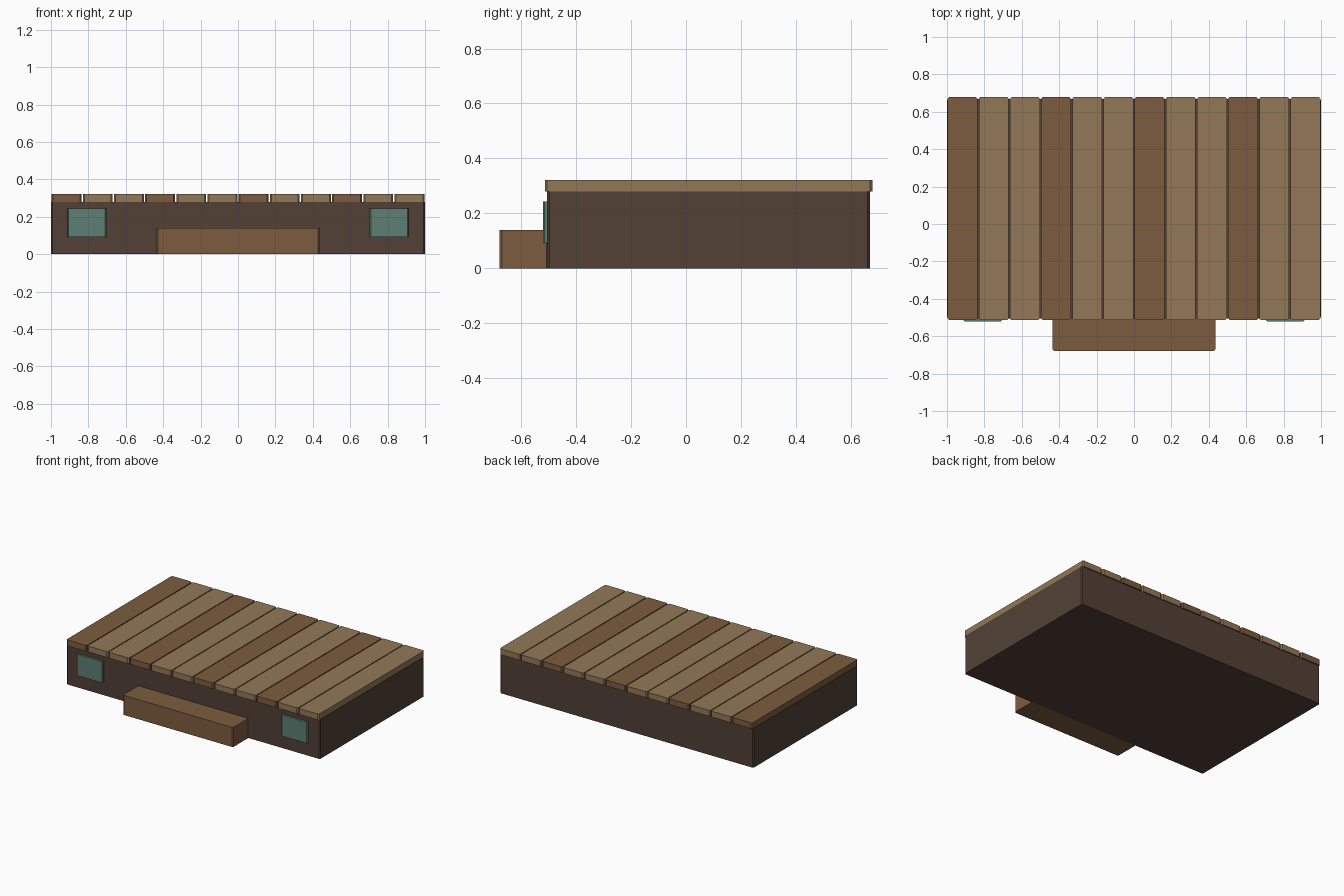
import bpy, bmesh

if "Cube" in bpy.data.objects:
    bpy.data.objects.remove(bpy.data.objects["Cube"])

def material(name, rgb):
    m = bpy.data.materials.new(name)
    m.diffuse_color = (*rgb, 1)
    m.use_nodes = True
    m.node_tree.nodes["Principled BSDF"].inputs["Base Color"].default_value = m.diffuse_color
    return m

dark = material("dark_wood", (0.085, 0.053, 0.036))
brown = material("brown_wood", (0.205, 0.107, 0.05))
tan = material("tan_wood", (0.29, 0.19, 0.095))
green = material("green_panel", (0.11, 0.21, 0.17))

def block(name, x0, x1, y0, y1, z0, z1, mat, c=0.008):
    """Box with chamfered vertical edges."""
    outline = [(x0 + c, y0), (x1 - c, y0), (x1, y0 + c), (x1, y1 - c),
               (x1 - c, y1), (x0 + c, y1), (x0, y1 - c), (x0, y0 + c)]
    bm = bmesh.new()
    face = bm.faces.new([bm.verts.new((x, y, z0)) for x, y in outline])
    ext = bmesh.ops.extrude_face_region(bm, geom=[face], use_keep_orig=True)
    for v in ext["geom"]:
        if isinstance(v, bmesh.types.BMVert):
            v.co.z = z1
    bmesh.ops.recalc_face_normals(bm, faces=bm.faces)
    me = bpy.data.meshes.new(name)
    bm.to_mesh(me)
    bm.free()
    me.materials.append(mat)
    ob = bpy.data.objects.new(name, me)
    bpy.context.collection.objects.link(ob)
    return ob

# Platform body
block("platform_base", -1, 1, -0.505, 0.669, 0, 0.28, dark)

# Deck planks, every third one darker
count = 12
pitch = 2 / count
for i in range(count):
    x = -1 + pitch * (i + 0.5)
    block(f"deck_plank_{i + 1}", x - 0.08, x + 0.08, -0.513, 0.678, 0.28, 0.322,
          brown if i % 3 == 0 else tan)

# Front step
block("front_step", -0.435, 0.435, -0.678, -0.5, 0, 0.14, brown)

# Front panels
for side, sx in (("left", -1), ("right", 1)):
    x = sx * 0.808
    block(f"{side}_front_panel", x - 0.104, x + 0.104, -0.52, -0.495, 0.093, 0.244, green, 0.006)
